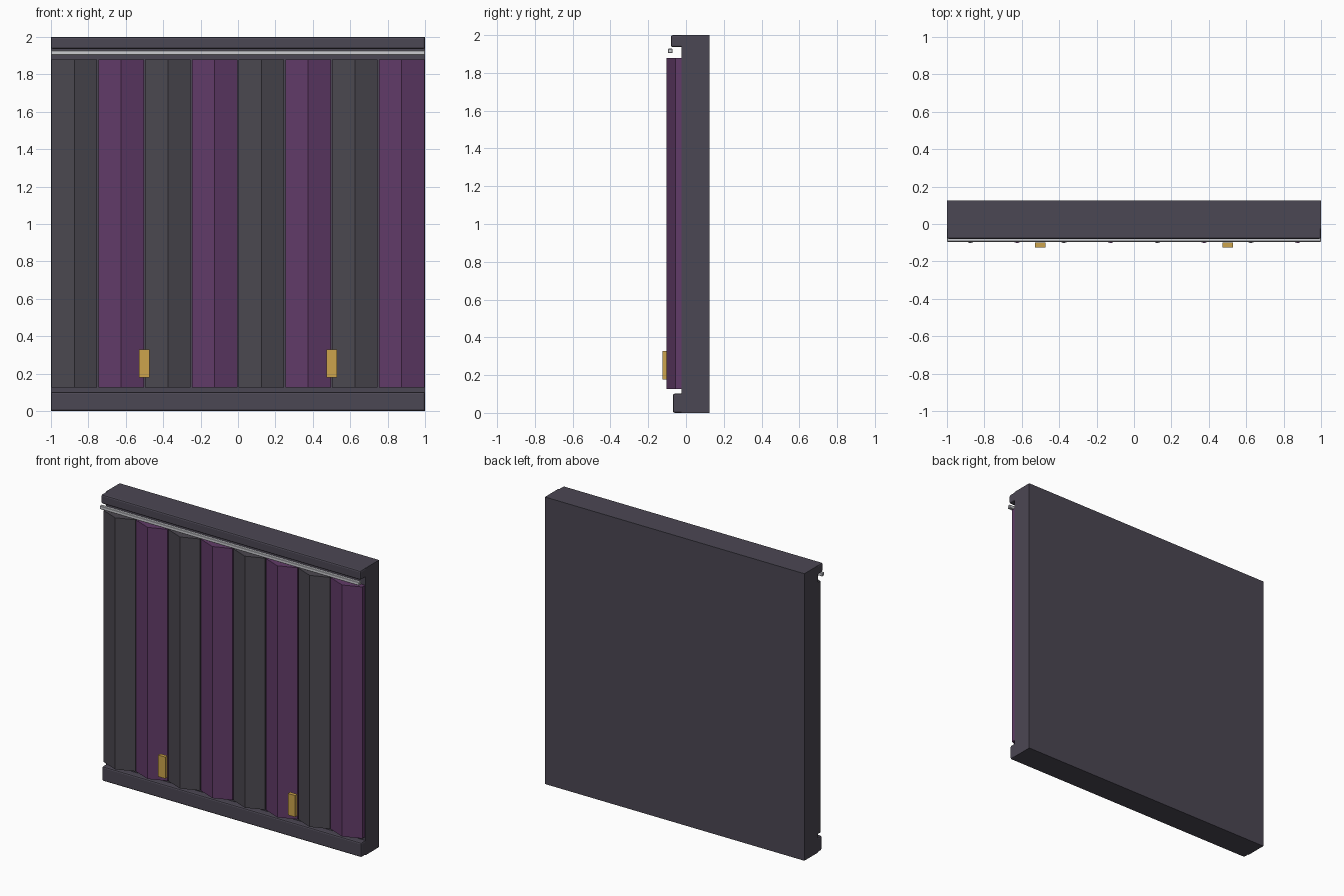
import bpy, bmesh

if "Cube" in bpy.data.objects:
    bpy.data.objects.remove(bpy.data.objects["Cube"])


def material(name, rgb):
    """Flat colour from sRGB bytes, stored as linear values."""
    lin = [c / 255 / 12.92 if c < 11 else ((c / 255 + 0.055) / 1.055) ** 2.4 for c in rgb]
    m = bpy.data.materials.new(name)
    m.diffuse_color = (*lin, 1)
    m.use_nodes = True
    m.node_tree.nodes["Principled BSDF"].inputs["Base Color"].default_value = m.diffuse_color
    return m


SLATE = material("slate", (75, 71, 83))
CHARCOAL = material("charcoal cloth", (75, 72, 80))
PURPLE = material("purple cloth", (97, 59, 104))
SILVER = material("silver", (203, 204, 208))
GOLD = material("gold", (204, 164, 76))


def add_mesh(name, bm, mat):
    bmesh.ops.recalc_face_normals(bm, faces=bm.faces)
    mesh = bpy.data.meshes.new(name)
    bm.to_mesh(mesh)
    bm.free()
    mesh.materials.append(mat)
    obj = bpy.data.objects.new(name, mesh)
    bpy.context.collection.objects.link(obj)
    return obj


def box(name, x, y, z, mat, bevel=0, segments=2):
    """Box from (min, max) ranges, with optionally rounded edges."""
    bm = bmesh.new()
    bmesh.ops.create_cube(bm, size=1)
    for v in bm.verts:
        for i, (lo, hi) in enumerate((x, y, z)):
            v.co[i] = (lo + hi) / 2 + v.co[i] * (hi - lo)
    obj = add_mesh(name, bm, mat)
    if bevel:
        mod = obj.modifiers.new("rounded edges", "BEVEL")
        mod.width = bevel
        mod.segments = segments
    return obj


def pleat(name, cx, mat):
    """Curtain panel: ridged profile extruded upward."""
    w = 0.1215
    profile = [(-w, -0.023), (-w, -0.055), (0, -0.103), (w, -0.055), (w, -0.023)]
    bm = bmesh.new()
    face = bm.faces.new([bm.verts.new((cx + x, y, 0.127)) for x, y in profile])
    top = bmesh.ops.extrude_face_region(bm, geom=[face])["geom"]
    bmesh.ops.translate(bm, vec=(0, 0, 1.753),
                        verts=[g for g in top if isinstance(g, bmesh.types.BMVert)])
    return add_mesh(name, bm, mat)


# Wall slab with base and top mouldings
box("wall", (-1, 1), (-0.023, 0.125), (0, 2), SLATE)
box("base_moulding", (-1, 1), (-0.07, 0), (0, 0.102), SLATE, 0.01)
box("top_moulding", (-1, 1), (-0.08, 0), (1.936, 2), SLATE, 0.01)

# Alternating curtain panels
for i in range(8):
    pleat(f"curtain_panel_{i + 1}", -0.875 + 0.25 * i, PURPLE if i % 2 else CHARCOAL)

# Curtain rod
box("curtain_rod", (-1, 1), (-0.095, -0.072), (1.904, 1.928), SILVER, 0.003, 1)

# Gold clasps
for side, x in (("left", -0.5), ("right", 0.5)):
    box(f"clasp_{side}", (x - 0.028, x + 0.028), (-0.125, -0.1), (0.178, 0.328), GOLD)
